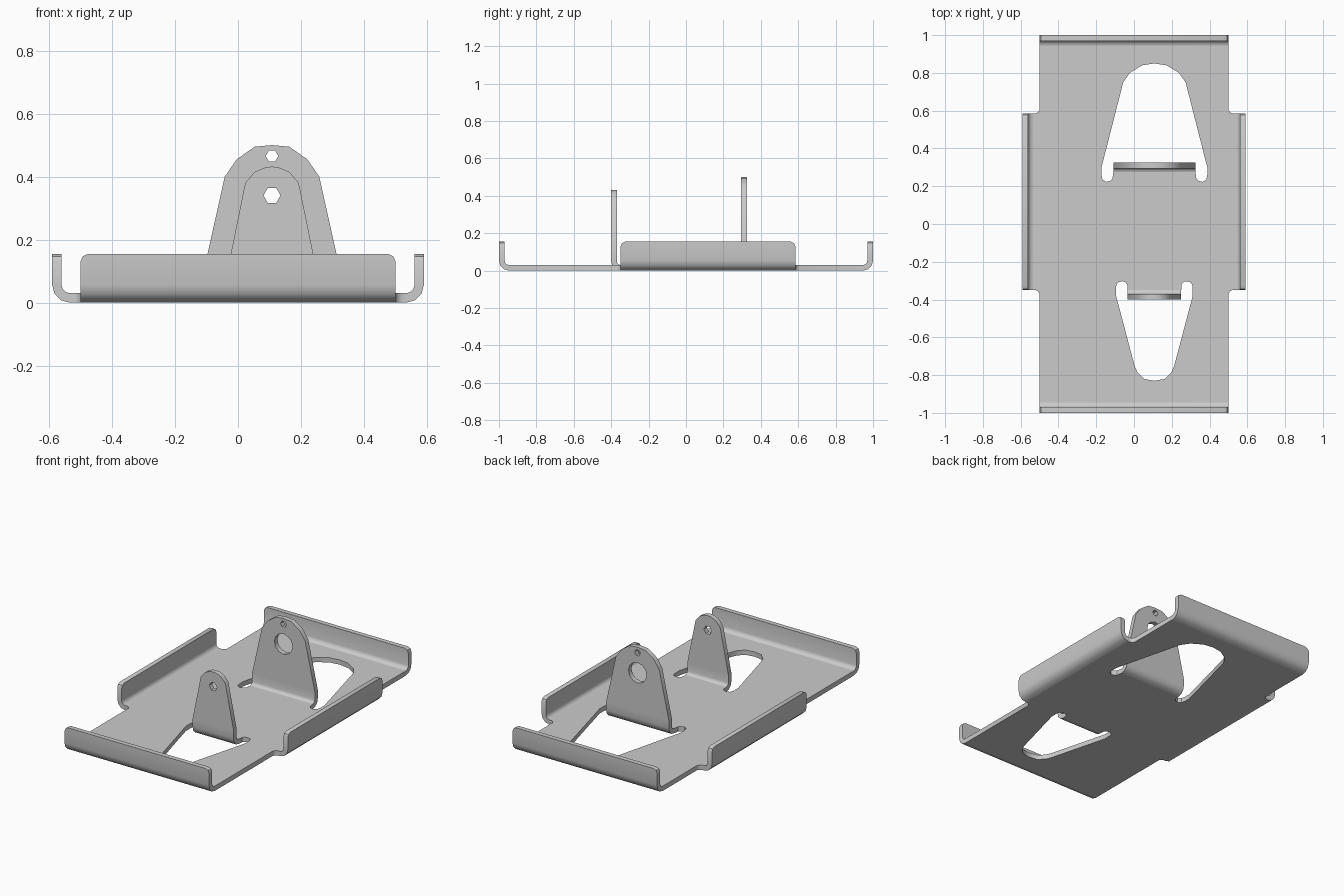
import bpy, bmesh, math
from mathutils import Vector

if "Cube" in bpy.data.objects:
    bpy.data.objects.remove(bpy.data.objects["Cube"])

T = 0.03      # sheet thickness
R = 0.055     # outer bend radius
CX = 0.108    # centre line of tabs and cut-outs


def mirror(half, cx=0.0):
    """Closed loop from its +x half."""
    return [(cx + x, y) for x, y in half] + [(cx - x, y) for x, y in reversed(half) if x > 0]


def circle(y, r, n):
    return [(r * math.cos(2 * math.pi * i / n), y + r * math.sin(2 * math.pi * i / n)) for i in range(n)]


def sheet(name, loops, fold=None, steps=3):
    """Flat sheet with holes; fold = (origin, width direction, outward direction, bend radius)."""
    bm = bmesh.new()
    for loop in loops:
        vs = [bm.verts.new((x, y, 0)) for x, y in loop]
        for a, b in zip(vs, vs[1:] + vs[:1]):
            bm.edges.new((a, b))
    bmesh.ops.triangle_fill(bm, use_beauty=True, use_dissolve=False, edges=bm.edges[:], normal=(0, 0, 1))
    if fold:
        for k in range(1, steps + 1):
            bmesh.ops.bisect_plane(bm, geom=bm.verts[:] + bm.edges[:] + bm.faces[:], dist=1e-5,
                                   plane_co=(0, fold[3] * k / steps, 0), plane_no=(0, 1, 0))
    ext = bmesh.ops.extrude_face_region(bm, geom=bm.faces[:], use_keep_orig=True)
    for v in ext["geom"]:
        if isinstance(v, bmesh.types.BMVert):
            v.co.z += T
    if fold:
        origin, along, out, rad = (Vector(fold[0]), Vector(fold[1]), Vector(fold[2]), fold[3])
        for v in bm.verts:
            u, s, t = v.co
            a = min(s / rad, 1.0) * math.pi / 2
            r = rad - t
            d = r * math.sin(a)
            z = rad - r * math.cos(a) + max(0.0, s - rad)
            v.co = origin + along * u + out * d + Vector((0, 0, z))
    bmesh.ops.recalc_face_normals(bm, faces=bm.faces[:])
    me = bpy.data.meshes.new(name)
    bm.to_mesh(me)
    bm.free()
    me.shade_smooth()
    me.set_sharp_from_angle(angle=math.radians(35))
    ob = bpy.data.objects.new(name, me)
    bpy.context.collection.objects.link(ob)
    return ob


# Base plate with two tapered cut-outs and bend reliefs
outline = mirror([(.5, -1 + R), (.5, -.37), (.507, -.357), (.52, -.35), (.535, -.35),
                  (.535, .585), (.52, .585), (.507, .592), (.5, .605), (.5, 1 - R)])
back_cut = mirror([(.217, .275), (.222, .24), (.235, .228), (.255, .223), (.275, .235), (.28, .26),
                   (.28, .30), (.165, .75), (.13, .80), (.065, .84), (0, .85)], CX)
front_cut = mirror([(.142, -.35), (.144, -.32), (.155, -.307), (.17, -.303), (.195, -.31), (.203, -.33),
                    (.203, -.38), (.105, -.75), (.09, -.785), (.055, -.82), (0, -.83)], CX)
sheet("base_plate", [outline, back_cut, front_cut])


# Edge flanges with clipped corners
def flange(w):
    return [mirror([(w, 0), (w, .13), (w - .007, .147), (w - .025, .155)])]


for name, s in (("front", -1), ("back", 1)):
    sheet(name + "_flange", flange(.5), ((0, s * (1 - R), 0), (1, 0, 0), (0, s, 0), R))
for name, s in (("left", -1), ("right", 1)):
    sheet(name + "_flange", flange(.4675), ((s * .535, .1175, 0), (0, 1, 0), (s, 0, 0), R))

# Upright tabs folded out of the cut-outs
back_tab = mirror([(.217, 0), (.217, .1), (.15, .40), (.112, .455), (.055, .495), (0, .5)])
sheet("back_tab", [back_tab, circle(.34, .063, 12), circle(.465, .02, 6)],
      ((CX, .275, 0), (1, 0, 0), (0, 1, 0), .05))
front_tab = mirror([(.142, 0), (.142, .1), (.085, .38), (.055, .415), (.025, .428), (0, .432)])
sheet("front_tab", [front_tab, circle(.34, .027, 6)],
      ((CX, -.35, 0), (1, 0, 0), (0, -1, 0), .05))
